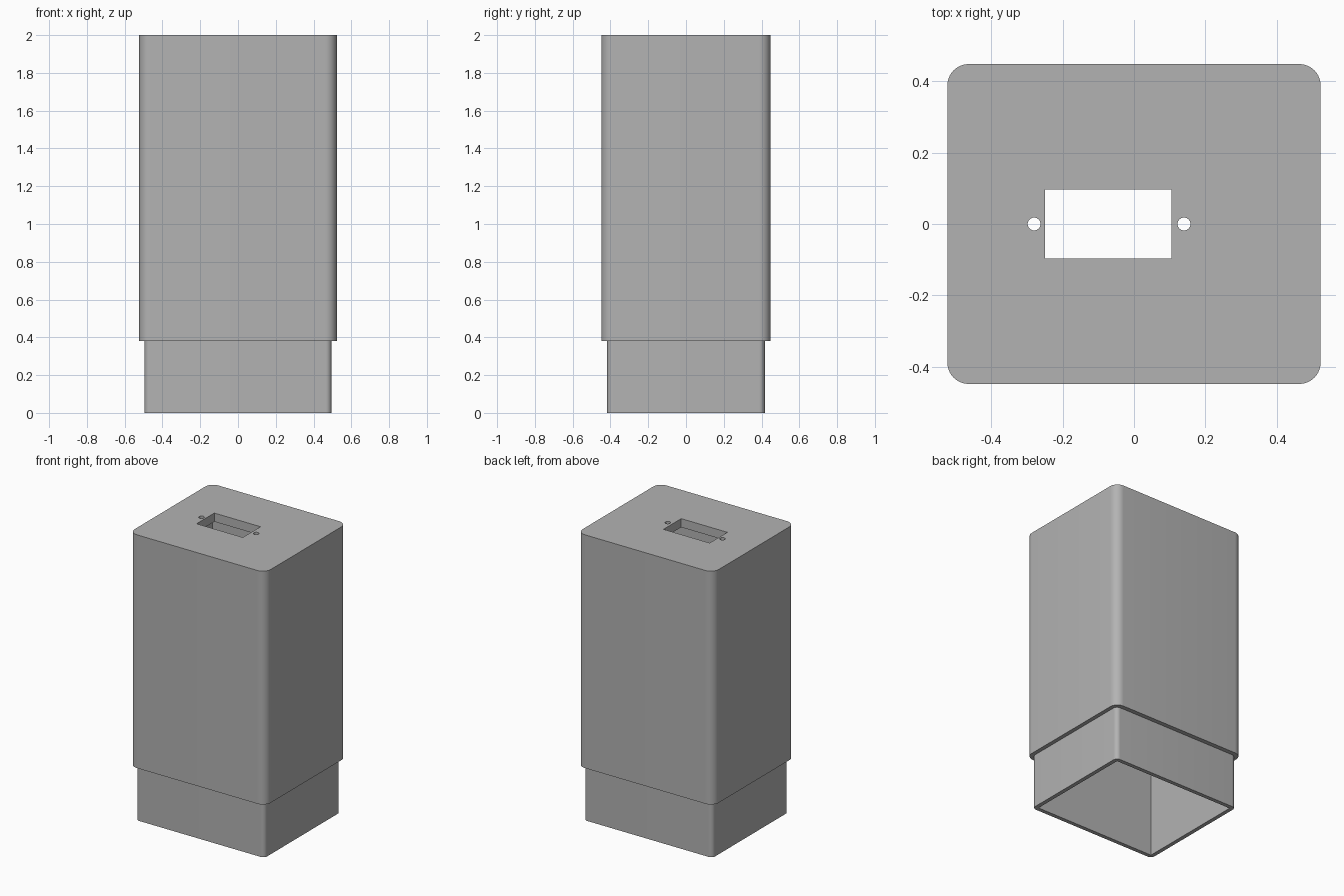
import bpy
import bmesh
import math

cube = bpy.data.objects.get("Cube")
if cube:
    bpy.data.objects.remove(cube, do_unlink=True)

grey = bpy.data.materials.new("matte_grey")
grey.use_nodes = True
COLOUR = (0.45, 0.45, 0.45, 1)
grey.diffuse_color = COLOUR
grey.node_tree.nodes["Principled BSDF"].inputs["Base Color"].default_value = COLOUR


def rounded_ring(bm, hx, hy, radius, z, steps=10):
    """Closed loop of vertices around a rounded rectangle."""
    ring = []
    for corner, (sx, sy) in enumerate([(1, 1), (-1, 1), (-1, -1), (1, -1)]):
        for i in range(steps + 1):
            a = (corner + i / steps) * math.pi / 2
            ring.append(bm.verts.new((sx * (hx - radius) + radius * math.cos(a),
                                      sy * (hy - radius) + radius * math.sin(a), z)))
    return ring


def finish(name, bm):
    mesh = bpy.data.meshes.new(name)
    bmesh.ops.recalc_face_normals(bm, faces=bm.faces[:])
    bm.to_mesh(mesh)
    bm.free()
    obj = bpy.data.objects.new(name, mesh)
    mesh.materials.append(grey)
    bpy.context.collection.objects.link(obj)
    return obj


def box_cutter(name, x0, x1, hy, z0, z1):
    bm = bmesh.new()
    bmesh.ops.create_cube(bm, size=1)
    for v in bm.verts:
        v.co = (x1 if v.co.x > 0 else x0, math.copysign(hy, v.co.y),
                z1 if v.co.z > 0 else z0)
    return finish(name, bm)


def round_cutter(name, x, radius, z, depth):
    bm = bmesh.new()
    bmesh.ops.create_cone(bm, cap_ends=True, segments=32, radius1=radius,
                          radius2=radius, depth=depth)
    bmesh.ops.translate(bm, verts=bm.verts[:], vec=(x, 0, z))
    return finish(name, bm)


# Outer body stepping in to a plug-in neck
TOP, STEP, ROOF = 2.0, 0.38, 0.06
bm = bmesh.new()
rings = [rounded_ring(bm, 0.495, 0.417, 0.03, 0),
         rounded_ring(bm, 0.495, 0.417, 0.03, STEP),
         rounded_ring(bm, 0.523, 0.448, 0.06, STEP),
         rounded_ring(bm, 0.523, 0.448, 0.06, TOP)]
for low, high in zip(rings, rings[1:]):
    for i in range(len(low)):
        j = (i + 1) % len(low)
        bm.faces.new((low[i], low[j], high[j], high[i]))
bm.faces.new(rings[0])
bm.faces.new(rings[-1])
housing = finish("housing", bm)

# Square-cornered cavity, connector slot and its two screw holes
cutters = [box_cutter("cavity_cutter", -0.467, 0.467, 0.389, -0.2, TOP - ROOF),
           box_cutter("slot_cutter", -0.25, 0.105, 0.097, TOP - 0.2, TOP + 0.1),
           round_cutter("screw_hole_cutter_right", -0.28, 0.018, TOP, 0.4),
           round_cutter("screw_hole_cutter_left", 0.14, 0.018, TOP, 0.4)]

bpy.ops.object.select_all(action="DESELECT")
bpy.context.view_layer.objects.active = housing
housing.select_set(True)
for cutter in cutters:
    cutter.hide_render = True
    cut = housing.modifiers.new(cutter.name, "BOOLEAN")
    cut.operation = "DIFFERENCE"
    cut.solver = "EXACT"
    cut.object = cutter
    bpy.ops.object.modifier_apply(modifier=cut.name)
for cutter in cutters:
    bpy.data.objects.remove(cutter, do_unlink=True)

bpy.ops.object.shade_smooth_by_angle(angle=math.radians(30))
